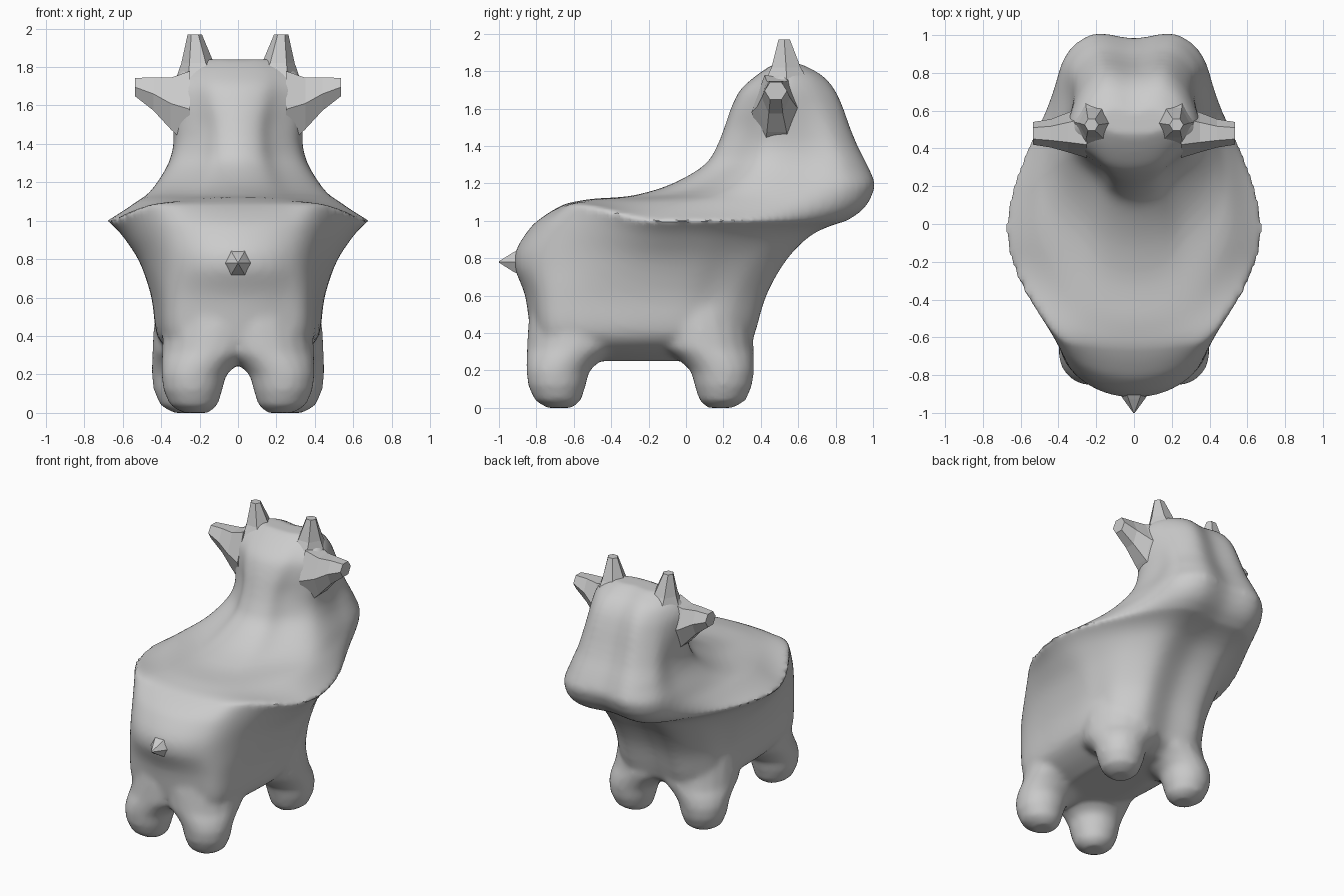
import bpy, bmesh, math
from mathutils import Vector


def spline(pts, steps, closed):
    # Catmull-Rom through points of any dimension
    out, n = [], len(pts)
    pick = (lambda i: pts[i % n]) if closed else (lambda i: pts[min(max(i, 0), n - 1)])
    for i in range(n if closed else n - 1):
        a, b, c, d = (Vector(pick(i + k)) for k in (-1, 0, 1, 2))
        for s in range(steps):
            t = s / steps
            out.append(0.5 * (2 * b + (c - a) * t + (2 * a - 5 * b + 4 * c - d) * t * t
                              + (3 * b - a - 3 * c + d) * t ** 3))
    return out if closed else out + [Vector(pts[-1])]


def loft(bm, rings):
    loops = [[bm.verts.new(p) for p in r] for r in rings]
    for lo, hi in zip(loops, loops[1:]):
        n = len(lo)
        for i in range(n):
            bm.faces.new((lo[i], lo[(i + 1) % n], hi[(i + 1) % n], hi[i]))
    bm.faces.new(loops[0][::-1])
    bm.faces.new(loops[-1])


def finish(bm, name):
    bmesh.ops.recalc_face_normals(bm, faces=bm.faces)
    me = bpy.data.meshes.new(name)
    bm.to_mesh(me)
    bm.free()
    ob = bpy.data.objects.new(name, me)
    bpy.context.collection.objects.link(ob)
    return ob


def lift(y, z):
    # the rim climbs towards the rump
    t = min(max((-y - 0.15) / 0.45, 0), 1)
    k = (z - 0.75) / 0.25 if z < 1 else (1.13 - z) / 0.13
    return z + 0.09 * t * t * (3 - 2 * t) * max(0, k)


def section(z, yb, wb, w, ym, wf, yf, d):
    # egg-shaped slice: rear y, rear width, widest width and its y, snout width, front y, corner depth
    f = min(0.14, 0.15 * (yf - yb))
    half = [(wb * 0.58, yb + d * 0.25), (wb, yb + d),
            (wb + 0.77 * (w - wb), (yb + d + ym) / 2), (w, ym),
            (wf + 0.68 * (w - wf), (ym + yf - f) / 2),
            (wf, yf - f), (wf * 0.6, yf - 0.005)]
    pts = [(0, yb)] + half + [(0, yf - 0.025)] + [(-x, y) for x, y in half[::-1]]
    return [(p.x, p.y, lift(p.y, z)) for p in spline(pts, 6, True)]


# torso up to the sharp rim, then saddle, neck and head
lower = [
    (0.25, -0.70, 0.15, 0.20, -0.2, 0.15, 0.22, 0.13),
    (0.31, -0.79, 0.28, 0.33, -0.2, 0.31, 0.33, 0.12),
    (0.40, -0.83, 0.36, 0.42, -0.1, 0.37, 0.37, 0.12),
    (0.60, -0.86, 0.37, 0.45, -0.05, 0.37, 0.43, 0.14),
    (0.78, -0.92, 0.37, 0.51, 0.0, 0.38, 0.53, 0.21),
    (0.90, -0.84, 0.39, 0.585, 0.0, 0.38, 0.64, 0.18),
    (0.96, -0.745, 0.40, 0.635, 0.0, 0.38, 0.74, 0.12),
    (1.00, -0.65, 0.41, 0.68, 0.0, 0.38, 0.86, 0.06),
]
upper = [
    lower[-1],
    (1.05, -0.58, 0.36, 0.60, 0.03, 0.38, 0.935, 0.09),
    (1.105, -0.48, 0.31, 0.52, 0.12, 0.38, 0.98, 0.13),
    (1.14, -0.26, 0.27, 0.47, 0.25, 0.38, 0.995, 0.18),
    (1.20, -0.07, 0.24, 0.42, 0.38, 0.37, 1.01, 0.16),
    (1.30, 0.10, 0.20, 0.36, 0.46, 0.34, 0.97, 0.13),
    (1.40, 0.165, 0.18, 0.335, 0.5, 0.31, 0.92, 0.11),
    (1.50, 0.205, 0.18, 0.34, 0.5, 0.29, 0.88, 0.10),
    (1.60, 0.24, 0.20, 0.35, 0.5, 0.27, 0.845, 0.09),
    (1.70, 0.29, 0.22, 0.35, 0.5, 0.25, 0.80, 0.08),
    (1.78, 0.38, 0.20, 0.30, 0.53, 0.22, 0.73, 0.05),
    (1.84, 0.47, 0.14, 0.21, 0.54, 0.16, 0.62, 0.02),
]
rows = spline(lower, 4, False)[:-1] + spline(upper, 4, False)
bm = bmesh.new()
loft(bm, [section(*r) for r in rows])

# four legs: outer edges stay put while the tops flare inward into arches
leg_rings = [(0.0, 0.07, 0.11), (0.04, 0.125, 0.045), (0.12, 0.155, 0.01), (0.20, 0.17, 0.0),
             (0.26, 0.205, 0.0), (0.32, 0.26, 0.003), (0.44, 0.285, 0.01),
             (0.62, 0.26, 0.035), (0.8, 0.15, 0.12)]
for sx in (-1, 1):
    for sy, xo, yo in ((-1, 0.40, 0.855), (1, 0.45, 0.365)):
        loft(bm, [[(sx * (xo - inset - r) + r * math.cos(a),
                    sy * (yo - inset - r) + r * math.sin(a), z)
                   for a in (k * math.tau / 20 for k in range(20))]
                  for z, r, inset in leg_rings])
body = finish(bm, "body")

# fuse and soften the body
m = body.modifiers.new("fuse", 'REMESH')
m.mode = 'VOXEL'
m.voxel_size = 0.02
m = body.modifiers.new("soften", 'SMOOTH')
m.factor = 0.5
m.iterations = 8
bpy.context.view_layer.objects.active = body
body.select_set(True)
for name in ("fuse", "soften"):
    bpy.ops.object.modifier_apply(modifier=name)
bpy.ops.object.shade_smooth_by_angle(angle=math.radians(40))


def spike(name, stations, sides=6):
    # faceted spike; stations are (centre, normal axis, radius u, radius v)
    bm = bmesh.new()
    rings = []
    for c, axis, ru, rv in stations:
        u, v = {'x': ((0, 1, 0), (0, 0, 1)), 'y': ((1, 0, 0), (0, 0, 1)),
                'z': ((1, 0, 0), (0, 1, 0))}[axis]
        rings.append([Vector(c) + Vector(u) * ru * math.cos(k * math.tau / sides)
                      + Vector(v) * rv * math.sin(k * math.tau / sides)
                      for k in range(sides)])
    loft(bm, rings)
    return finish(bm, name)


# horns and ears on both sides
for s, side in ((-1, "left"), (1, "right")):
    spike("horn_" + side, [((s * 0.19, 0.54, 1.72), 'z', 0.14, 0.15),
                           ((s * 0.21, 0.535, 1.82), 'z', 0.085, 0.09),
                           ((s * 0.225, 0.525, 1.97), 'z', 0.037, 0.035)])
    spike("ear_" + side, [((s * 0.25, 0.49, 1.58), 'x', 0.14, 0.23),
                          ((s * 0.35, 0.485, 1.61), 'x', 0.105, 0.155),
                          ((s * 0.44, 0.48, 1.66), 'x', 0.075, 0.10),
                          ((s * 0.535, 0.48, 1.695), 'x', 0.06, 0.055)])

# tail
spike("tail", [((0, -0.86, 0.78), 'y', 0.10, 0.10),
               ((0, -0.93, 0.78), 'y', 0.055, 0.055),
               ((0, -1.0, 0.78), 'y', 0.004, 0.004)])
